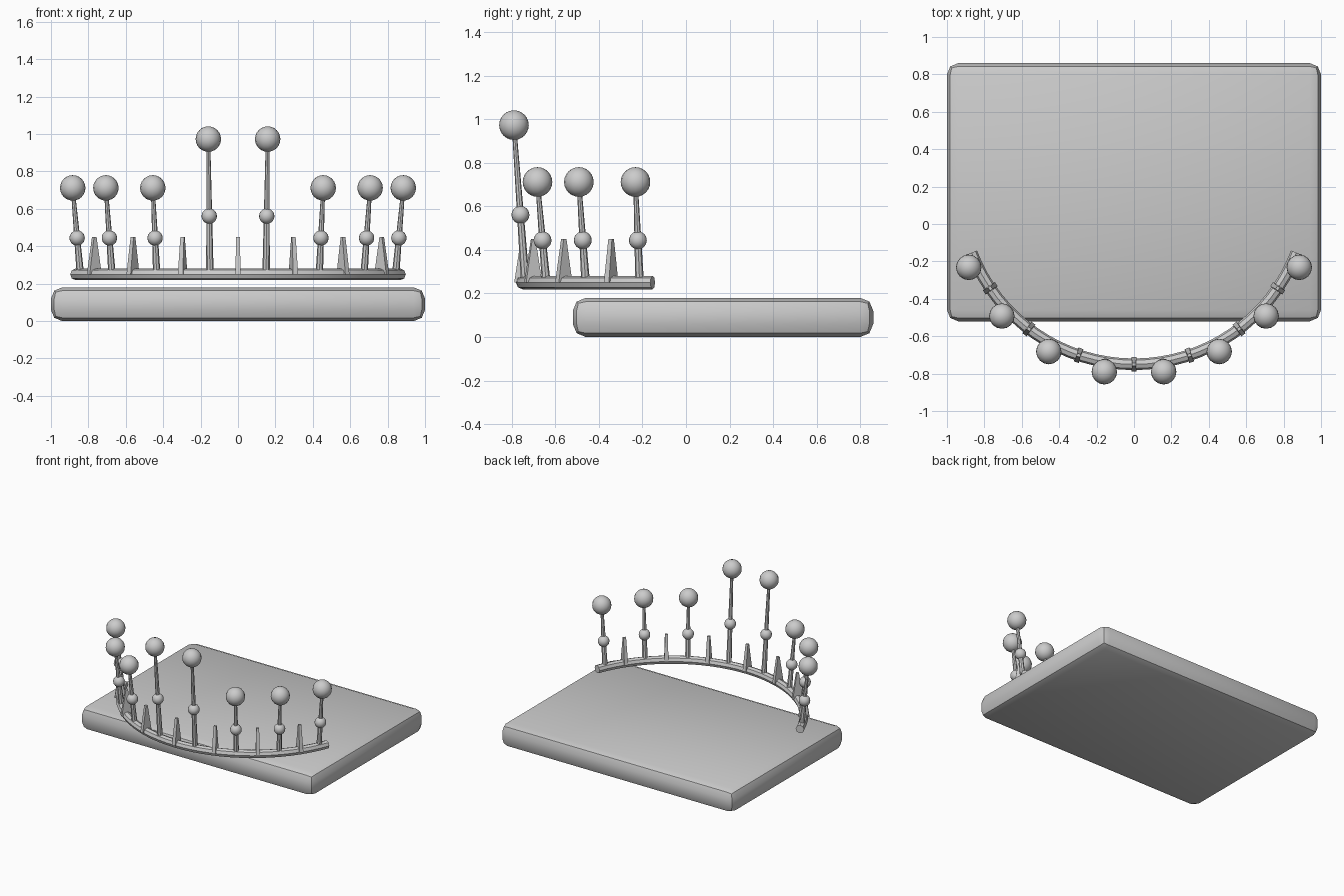
import bpy, bmesh
from math import sin, cos, radians
from mathutils import Vector

if "Cube" in bpy.data.objects:
    bpy.data.objects.remove(bpy.data.objects["Cube"])

CY, R, Z0 = 0.18, 0.93, 0.25      # arc centre y, arc radius, band height


def on_arc(deg, r, z):
    a = radians(deg)
    return Vector((r * sin(a), CY - r * cos(a), z))


def finish(name, bm, smooth=True):
    bmesh.ops.recalc_face_normals(bm, faces=bm.faces)
    me = bpy.data.meshes.new(name)
    bm.to_mesh(me)
    bm.free()
    ob = bpy.data.objects.new(name, me)
    bpy.context.collection.objects.link(ob)
    if smooth:
        bpy.ops.object.select_all(action='DESELECT')
        bpy.context.view_layer.objects.active = ob
        ob.select_set(True)
        bpy.ops.object.shade_smooth_by_angle(angle=radians(30))
    return ob


def ball(name, loc, r):
    bm = bmesh.new()
    bmesh.ops.create_uvsphere(bm, u_segments=16, v_segments=12, radius=r)
    bmesh.ops.translate(bm, vec=loc, verts=bm.verts)
    finish(name, bm)


def rod(name, p, q, r1, r2):
    bm = bmesh.new()
    d = q - p
    bmesh.ops.create_cone(bm, cap_ends=True, segments=8, radius1=r1, radius2=r2, depth=d.length)
    bmesh.ops.rotate(bm, matrix=Vector((0, 0, 1)).rotation_difference(d).to_matrix(), verts=bm.verts)
    bmesh.ops.translate(bm, vec=(p + q) / 2, verts=bm.verts)
    finish(name, bm)


# Base slab with rounded edges
bm = bmesh.new()
bmesh.ops.create_cube(bm, size=1)
bmesh.ops.scale(bm, vec=(2, 1.38, 0.18), verts=bm.verts)
bmesh.ops.translate(bm, vec=(0, 0.17, 0.09), verts=bm.verts)
bmesh.ops.bevel(bm, geom=bm.edges[:], offset=0.06, segments=2, profile=0.5, affect='EDGES')
finish("base_slab", bm)

# Curved band: octagonal section swept along the arc
bm = bmesh.new()
N = 32
rings = []
for i in range(N + 1):
    a = -69 + 138 * i / N
    rings.append([bm.verts.new(on_arc(a, R + 0.031 * cos(radians(45 * k)),
                                      Z0 + 0.031 * sin(radians(45 * k)))) for k in range(8)])
for s, t in zip(rings, rings[1:]):
    for k in range(8):
        bm.faces.new((s[k], s[(k + 1) % 8], t[(k + 1) % 8], t[k]))
bm.faces.new(rings[0])
bm.faces.new(rings[-1])
finish("band", bm)

# Alternating spikes and ball-tipped rods along the band
for i in range(-7, 8):
    a = i * 65 / 7
    if i % 2 == 0:
        # Thin spike, wide in the radial direction
        c = on_arc(a, R, Z0)
        rad = on_arc(a, 1, 0) - on_arc(a, 0, 0)
        tan = Vector((-rad.y, rad.x, 0))
        bm = bmesh.new()
        bmesh.ops.create_cube(bm, size=2)
        for v in bm.verts:
            up = v.co.z > 0
            v.co = (c + rad * v.co.x * (0.008 if up else 0.039)
                    + tan * v.co.y * (0.010 if up else 0.014)
                    + Vector((0, 0, 0.2 if up else 0)))
        finish("spike", bm, False)
    else:
        # Outward leaning rod with a large tip ball and a small middle ball
        tall = abs(i) == 1
        base = on_arc(a, R, Z0)
        tip = on_arc(a, 0.983 if tall else 0.975, 0.973 if tall else 0.712)
        rod("rod", base, tip, 0.02, 0.010)
        ball("tip_ball", tip, 0.068)
        ball("middle_ball", base.lerp(tip, 0.43 if tall else 0.42), 0.041)
